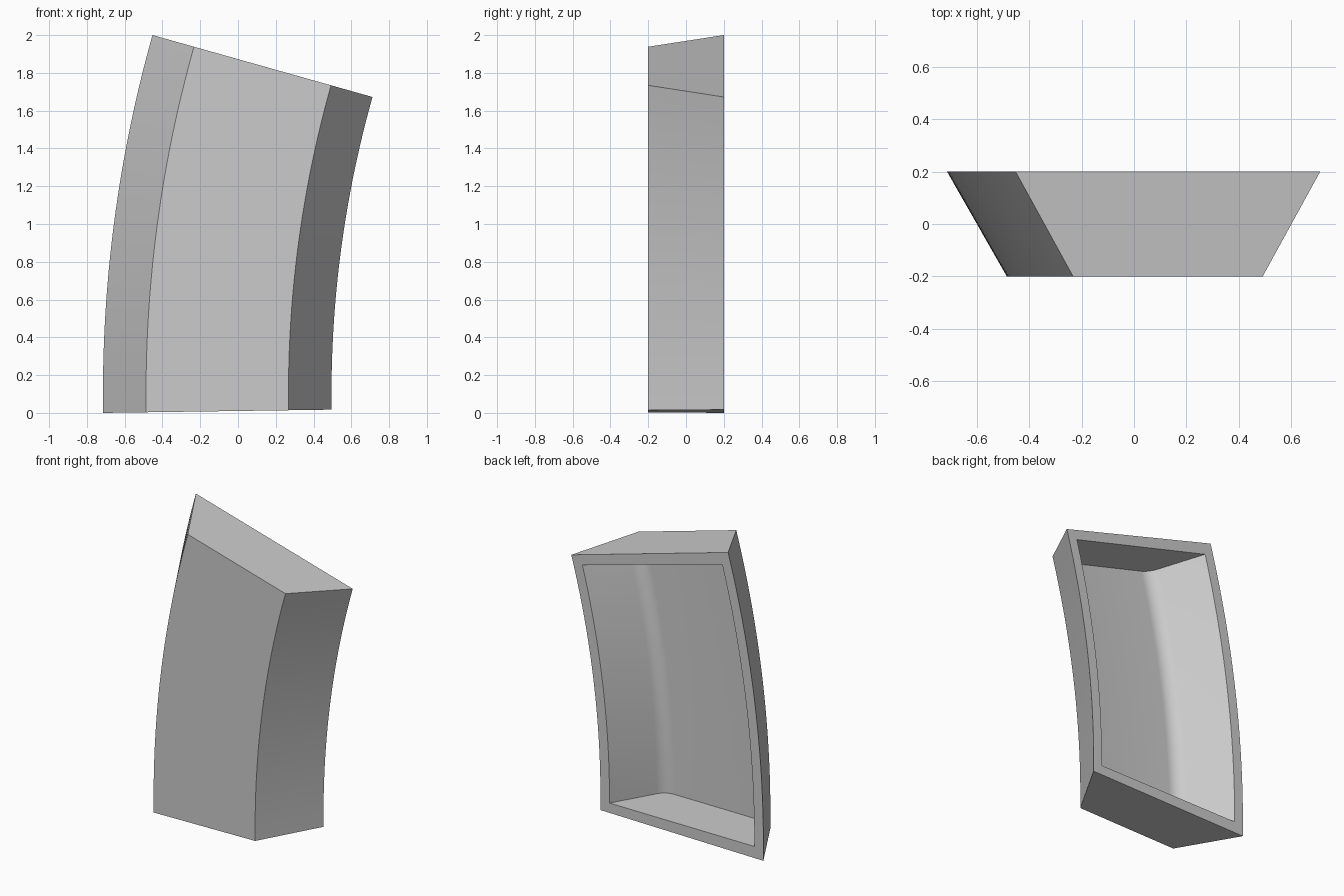
import bpy, bmesh, math
from mathutils import Vector

if "Cube" in bpy.data.objects:
    bpy.data.objects.remove(bpy.data.objects["Cube"], do_unlink=True)

CENTRE_X, CENTRE_Z = 6.30, 0.10       # centre of the bend
START, END = math.radians(-0.817), math.radians(15.716)
STEPS = 32
WALL_ANGLE = 0.0112                   # end wall thickness, in radians
FILLET = 0.11


def fillet(corner, before, after, radius, steps=8):
    """Points of a rounded corner between two straight edges."""
    a = (before - corner).normalized()
    b = (after - corner).normalized()
    half = math.acos(a.dot(b)) / 2
    centre = corner + (a + b).normalized() * (radius / math.sin(half))
    first = corner + a * (radius / math.tan(half)) - centre
    last = corner + b * (radius / math.tan(half)) - centre
    return [centre + first.lerp(last, i / steps).normalized() * radius
            for i in range(steps + 1)]


def sweep(bm, profile, start, end):
    """Sweep an open (radius, y) profile round the bend."""
    rings = []
    for i in range(STEPS + 1):
        t = start + (end - start) * i / STEPS
        rings.append([bm.verts.new((CENTRE_X - p.x * math.cos(t), p.y,
                                    CENTRE_Z + p.x * math.sin(t))) for p in profile])
    for r0, r1 in zip(rings, rings[1:]):
        for j in range(len(profile) - 1):
            bm.faces.new((r0[j], r0[j + 1], r1[j + 1], r1[j]))
    bm.faces.new(rings[0])
    bm.faces.new(rings[-1])
    return rings


# Outer trapezoid and hollow with rounded long corners
outer = [Vector(p) for p in ((7.015, 0.2), (6.787, -0.2), (6.033, -0.2), (5.805, 0.2))]
inner = [Vector(p) for p in ((6.948, 0.2), (6.76, -0.13), (6.06, -0.13), (5.872, 0.2))]
hollow = ([inner[0]] + fillet(inner[1], inner[0], inner[2], FILLET)
          + fillet(inner[2], inner[1], inner[3], FILLET) + [inner[3]])

bm = bmesh.new()
shell = sweep(bm, outer, START, END)
cavity = sweep(bm, hollow, START + WALL_ANGLE, END - WALL_ANGLE)

# Flat rim joining shell and cavity at the back
for side in (0, -1):
    for i in range(STEPS):
        bm.faces.new((shell[i][side], shell[i + 1][side],
                      cavity[i + 1][side], cavity[i][side]))
for end in (0, -1):
    bm.faces.new((shell[end][0], shell[end][-1], cavity[end][-1], cavity[end][0]))
bmesh.ops.recalc_face_normals(bm, faces=bm.faces)

mesh = bpy.data.meshes.new("curved_shell")
bm.to_mesh(mesh)
bm.free()
shell_object = bpy.data.objects.new("curved_shell", mesh)
bpy.context.collection.objects.link(shell_object)

# Plain grey material
grey = bpy.data.materials.new("plain_grey")
grey.use_nodes = True
colour = (0.6, 0.6, 0.6, 1)
grey.diffuse_color = colour
grey.node_tree.nodes["Principled BSDF"].inputs["Base Color"].default_value = colour
mesh.materials.append(grey)

bpy.ops.object.select_all(action="DESELECT")
shell_object.select_set(True)
bpy.context.view_layer.objects.active = shell_object
bpy.ops.object.shade_smooth_by_angle(angle=math.radians(30))
